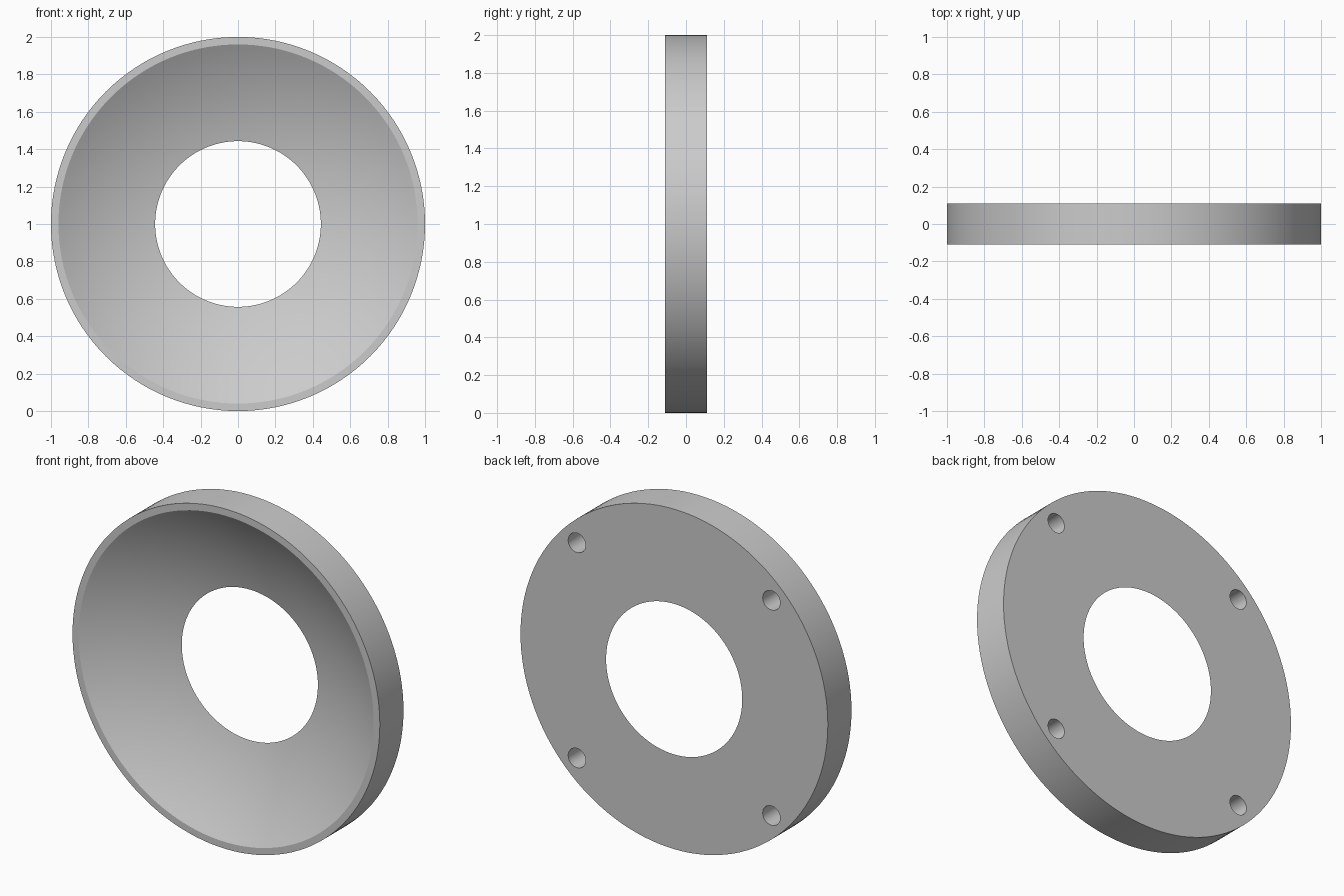
import bpy, bmesh, math
from mathutils import Matrix, Vector

cube = bpy.data.objects.get("Cube")
if cube:
    bpy.data.objects.remove(cube, do_unlink=True)

HALF = 0.11          # half thickness
RIM, BORE = 0.96, 0.443
SEGMENTS = 128

grey = bpy.data.materials.new("light_grey")
grey.use_nodes = True
colour = (0.6, 0.6, 0.6, 1)
grey.diffuse_color = colour
grey.node_tree.nodes["Principled BSDF"].inputs["Base Color"].default_value = colour


def make_object(name, bm):
    bmesh.ops.recalc_face_normals(bm, faces=bm.faces)
    mesh = bpy.data.meshes.new(name)
    bm.to_mesh(mesh)
    bm.free()
    mesh.materials.append(grey)
    obj = bpy.data.objects.new(name, mesh)
    bpy.context.collection.objects.link(obj)
    return obj


# Ring profile: flat back, straight outside, narrow front rim, spherical dish
depth = 2 * HALF
centre = (RIM**2 - BORE**2 - depth**2) / (2 * depth)
sphere = math.hypot(RIM, centre)
steps = 16
profile = [(1, HALF), (1, -HALF)]
for i in range(steps + 1):
    r = RIM + (BORE - RIM) * i / steps
    profile.append((r, -HALF + math.sqrt(sphere**2 - r**2) - centre))

bm = bmesh.new()
verts = [bm.verts.new((r, y, 1)) for r, y in profile]
edges = [bm.edges.new((a, b)) for a, b in zip(verts, verts[1:] + verts[:1])]
bmesh.ops.spin(bm, geom=verts + edges, cent=(0, 0, 1), axis=(0, 1, 0),
               angle=math.tau, steps=SEGMENTS, use_merge=True)
bmesh.ops.remove_doubles(bm, verts=bm.verts, dist=1e-5)
ring = make_object("dished_ring", bm)

# Four blind holes in the back
bm = bmesh.new()
hole_depth, offset = 0.135, 0.633
for sx in (-1, 1):
    for sz in (-1, 1):
        place = Matrix.Translation(Vector((sx * offset, HALF, 1 + sz * offset)))
        bmesh.ops.create_cone(bm, cap_ends=True, segments=32, radius1=0.057,
                              radius2=0.057, depth=2 * hole_depth,
                              matrix=place @ Matrix.Rotation(math.pi / 2, 4, "X"))
cutter = make_object("hole_cutter", bm)
cutter.hide_render = True

bpy.context.view_layer.objects.active = ring
ring.select_set(True)
cut = ring.modifiers.new("screw_holes", "BOOLEAN")
cut.object = cutter
cut.solver = "EXACT"
bpy.ops.object.modifier_apply(modifier=cut.name)
bpy.data.objects.remove(cutter, do_unlink=True)

bpy.ops.object.select_all(action="DESELECT")
ring.select_set(True)
bpy.ops.object.shade_smooth_by_angle(angle=math.radians(20))
